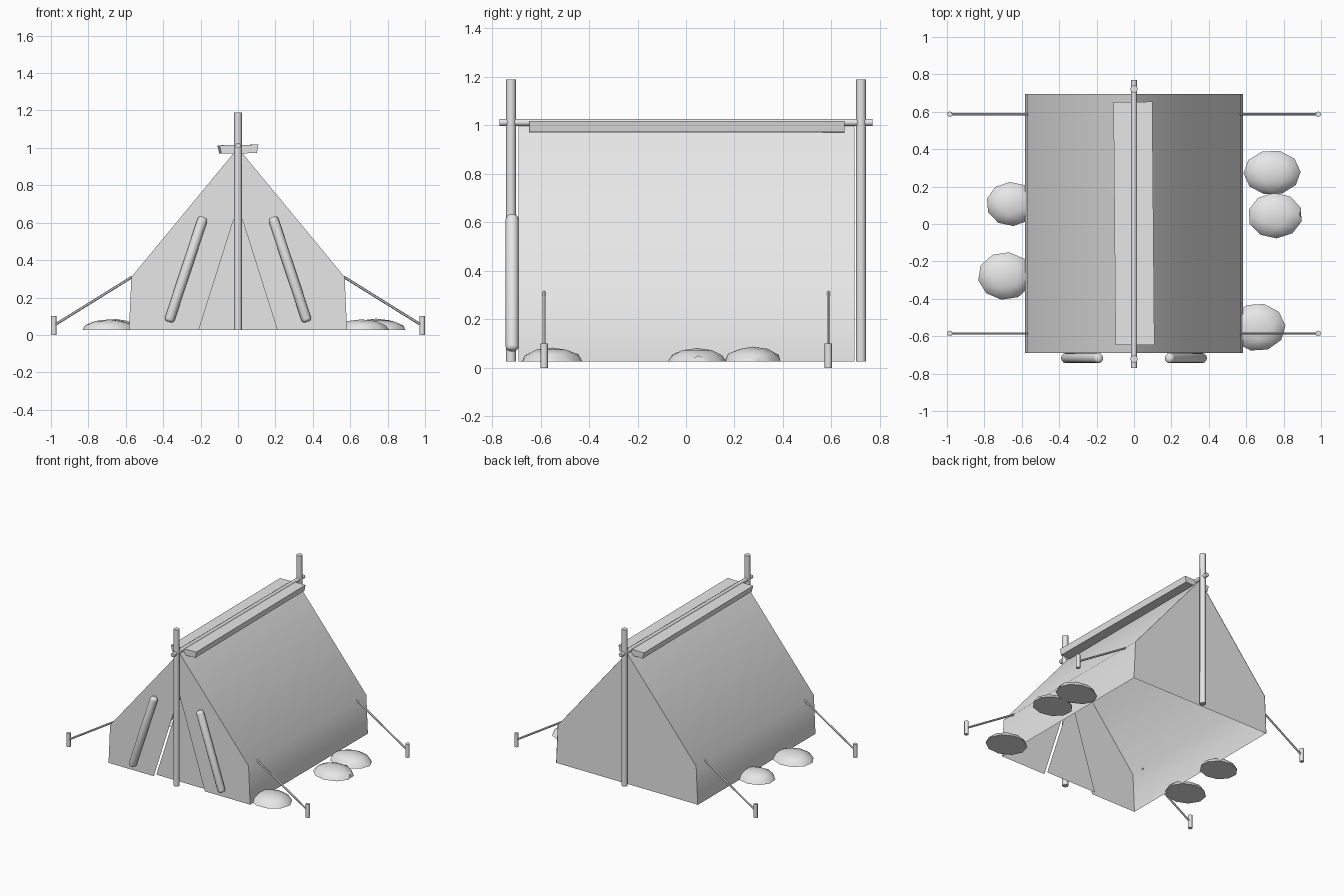
import bpy, bmesh, math
from mathutils import Vector, Matrix

if "Cube" in bpy.data.objects:
    bpy.data.objects.remove(bpy.data.objects["Cube"], do_unlink=True)

grey = bpy.data.materials.new("plain grey")
grey.use_nodes = True
COLOUR = (0.8, 0.8, 0.8, 1)
grey.diffuse_color = COLOUR
grey.node_tree.nodes["Principled BSDF"].inputs["Base Color"].default_value = COLOUR

GROUND = 0.025
FRONT, BACK = -0.69, 0.695


def finish(name, bm, smooth=None):
    """Turn a bmesh into a named grey object, optionally smooth below an angle."""
    mesh = bpy.data.meshes.new(name)
    bm.to_mesh(mesh)
    bm.free()
    mesh.materials.append(grey)
    obj = bpy.data.objects.new(name, mesh)
    bpy.context.collection.objects.link(obj)
    if smooth:
        bpy.ops.object.select_all(action="DESELECT")
        obj.select_set(True)
        bpy.context.view_layer.objects.active = obj
        bpy.ops.object.shade_smooth_by_angle(angle=math.radians(smooth))
    return obj


def rod(name, start, end, radius, sides=8, round_ends=0):
    """Cylinder between two points, with optional rounded ends."""
    a, b = Vector(start), Vector(end)
    bm = bmesh.new()
    bmesh.ops.create_cone(bm, cap_ends=True, segments=sides, radius1=radius,
                          radius2=radius, depth=(b - a).length)
    if round_ends:
        rims = [e for e in bm.edges if abs(e.verts[0].co.z - e.verts[1].co.z) < 1e-5]
        bmesh.ops.bevel(bm, geom=rims, offset=round_ends, segments=3,
                        profile=0.5, affect="EDGES")
    turn = (b - a).to_track_quat("Z", "Y").to_matrix().to_4x4()
    bm.transform(Matrix.Translation((a + b) / 2) @ turn)
    return finish(name, bm, 50)


def flat_panel(name, outlines, y, flip=False):
    """Thin upright cloth panel made from x, z outlines."""
    bm = bmesh.new()
    for outline in outlines:
        bm.faces.new([bm.verts.new((x, y, z)) for x, z in outline])
    bmesh.ops.remove_doubles(bm, verts=bm.verts, dist=1e-4)
    bmesh.ops.recalc_face_normals(bm, faces=bm.faces)
    bm.normal_update()
    wanted = 1 if flip else -1
    for f in bm.faces:
        if f.normal.y * wanted < 0:
            f.normal_flip()
    return finish(name, bm)


# Tent cloth: sloping roof and low side walls in one sheet, open underneath
half = [(0, 1.0), (0.57, 0.31), (0.583, GROUND)]
mirrored = [(-x, z) for x, z in half]
profile = mirrored[:0:-1] + half
bm = bmesh.new()
rows = [[bm.verts.new((x, y, z)) for x, z in profile] for y in (FRONT, BACK)]
for i in range(len(profile) - 1):
    bm.faces.new((rows[0][i], rows[0][i + 1], rows[1][i + 1], rows[1][i]))
bm.normal_update()
for f in bm.faces:
    if f.normal.dot(f.calc_center_median() - Vector((0, 0, 0.2))) < 0:
        f.normal_flip()
finish("tent_roof", bm, 60)

# End walls: solid at the back, triangular doorway with a set-back door in front
flat_panel("back_wall", [profile], BACK - 0.003, flip=True)
doorway = [(0.21, GROUND), (0, 0.69)]
front_half = half + doorway
flat_panel("front_wall", [front_half, [(-x, z) for x, z in front_half]], FRONT)
flat_panel("door_panel", [[(-0.21, GROUND)] + doorway], FRONT + 0.03)

# Upright poles and ridge pole
for name, y in (("front_pole", -0.722), ("back_pole", 0.722)):
    rod(name, (0, y, GROUND), (0, y, 1.19), 0.021)
rod("ridge_pole", (0, -0.77, 1.012), (0, 0.77, 1.012), 0.015)

# Ridge cover board, narrower underneath and slightly askew
bm = bmesh.new()
bmesh.ops.create_cube(bm, size=1)
for v in bm.verts:
    width = 0.208 if v.co.z > 0 else 0.19
    v.co = Vector((v.co.x * width, v.co.y * 1.3, v.co.z * 0.045))
bm.transform(Matrix.Translation((0, 0.003, 0.993))
             @ Matrix.Rotation(math.radians(0.5), 4, "Z")
             @ Matrix.Rotation(math.radians(-1), 4, "Y"))
finish("ridge_cover", bm)

# Rolled door flaps, guy ropes and pegs on both sides
for side, s in (("left", 1), ("right", -1)):
    rod(side + "_flap_roll", (s * 0.185, -0.717, 0.63), (s * 0.37, -0.717, 0.07),
        0.027, sides=12, round_ends=0.018)
    for end, y in (("front", -0.585), ("back", 0.587)):
        rod(f"{side}_{end}_rope", (s * 0.565, y, 0.311), (s * 0.985, y, 0.05), 0.007, 6)
        rod(f"{side}_{end}_peg", (s * 0.985, y, 0), (s * 0.985, y, 0.1), 0.015)

# Flat-bottomed stones: centre x, y, half widths, height, turn
stones = [(0.738, 0.275, 0.153, 0.12, 0.062, 20),
          (0.755, 0.045, 0.146, 0.122, 0.056, 75),
          (0.66, -0.552, 0.15, 0.128, 0.058, 130),
          (-0.655, 0.107, 0.135, 0.118, 0.06, 40),
          (-0.688, -0.278, 0.147, 0.128, 0.058, 100)]
for i, (x, y, rx, ry, height, turn) in enumerate(stones, 1):
    bm = bmesh.new()
    bmesh.ops.create_icosphere(bm, subdivisions=2, radius=1)
    bm.transform(Matrix.Rotation(math.radians(turn), 4, "Z"))
    cut = bmesh.ops.bisect_plane(bm, geom=bm.verts[:] + bm.edges[:] + bm.faces[:],
                                 plane_co=(0, 0, 0), plane_no=(0, 0, 1),
                                 clear_inner=True)
    rim = [e for e in cut["geom_cut"] if isinstance(e, bmesh.types.BMEdge)]
    bmesh.ops.contextual_create(bm, geom=rim)
    bmesh.ops.recalc_face_normals(bm, faces=bm.faces)
    bm.transform(Matrix.Translation((x, y, GROUND))
                 @ Matrix.Diagonal((rx, ry, height, 1)))
    finish(f"stone_{i}", bm, 30)
